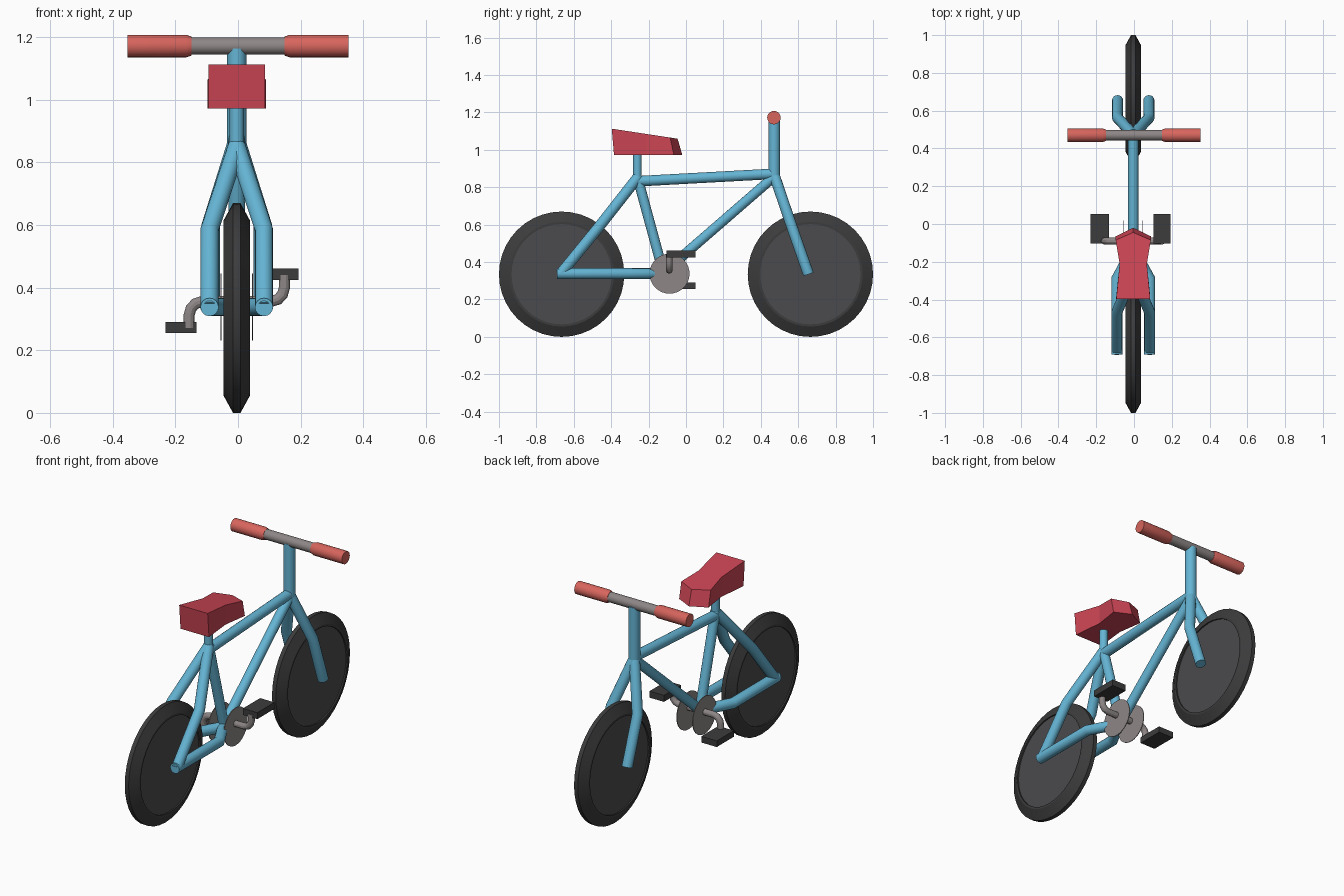
import bpy, bmesh, math
from mathutils import Vector

if "Cube" in bpy.data.objects:
    bpy.data.objects.remove(bpy.data.objects["Cube"])

CX = -0.004  # centre plane of the bike


def material(name, rgb):
    m = bpy.data.materials.new(name)
    m.diffuse_color = (*rgb, 1)
    m.use_nodes = True
    m.node_tree.nodes["Principled BSDF"].inputs["Base Color"].default_value = m.diffuse_color
    return m


BLUE = material("frame blue", (0.13, 0.46, 0.66))
RED = material("seat red", (0.60, 0.06, 0.09))
CORAL = material("grip coral", (0.68, 0.13, 0.11))
DARK = material("rubber dark", (0.045, 0.045, 0.047))
CHARCOAL = material("wheel charcoal", (0.07, 0.07, 0.075))
METAL = material("metal grey", (0.27, 0.24, 0.24))


def add(name, bm, mat, smooth=True):
    bmesh.ops.recalc_face_normals(bm, faces=bm.faces)
    me = bpy.data.meshes.new(name)
    bm.to_mesh(me)
    bm.free()
    ob = bpy.data.objects.new(name, me)
    bpy.context.collection.objects.link(ob)
    me.materials.append(mat)
    if smooth:
        bpy.ops.object.select_all(action='DESELECT')
        bpy.context.view_layer.objects.active = ob
        ob.select_set(True)
        bpy.ops.object.shade_smooth_by_angle(angle=math.radians(28))
    return ob


def tube(name, pts, r, mat=BLUE, sides=16):
    """Mitred tube through a planar path, with flat caps."""
    pts = [Vector(p) for p in pts]
    bm = bmesh.new()
    d = (pts[1] - pts[0]).normalized()
    u = d.orthogonal().normalized()
    v = d.cross(u)
    ring = [pts[0] + r * (u * math.cos(a) + v * math.sin(a))
            for a in (2 * math.pi * i / sides for i in range(sides))]
    prev = [bm.verts.new(p) for p in ring]
    bm.faces.new(prev)
    for i in range(1, len(pts)):
        d = (pts[i] - pts[i - 1]).normalized()
        n = d if i == len(pts) - 1 else (d + (pts[i + 1] - pts[i]).normalized()).normalized()
        ring = [p + d * ((pts[i] - p).dot(n) / d.dot(n)) for p in ring]
        cur = [bm.verts.new(p) for p in ring]
        for k in range(sides):
            j = (k + 1) % sides
            bm.faces.new((prev[k], prev[j], cur[j], cur[k]))
        prev = cur
    bm.faces.new(prev)
    return add(name, bm, mat)


def lathe(name, profile, centre, mat, sides=40):
    """Spin (radius, x) points about the x axis."""
    bm = bmesh.new()
    c = Vector(centre)
    vs = [bm.verts.new(c + Vector((x, 0, r))) for r, x in profile]
    es = [bm.edges.new(p) for p in zip(vs, vs[1:])]
    bmesh.ops.spin(bm, geom=vs + es, cent=c, axis=(1, 0, 0),
                   angle=2 * math.pi, steps=sides, use_duplicate=False)
    bmesh.ops.remove_doubles(bm, verts=bm.verts, dist=1e-5)
    return add(name, bm, mat)


def box(name, lo, hi, mat):
    bm = bmesh.new()
    bmesh.ops.create_cube(bm, size=1)
    for v in bm.verts:
        v.co = Vector((lo[i] + (v.co[i] + 0.5) * (hi[i] - lo[i]) for i in range(3)))
    return add(name, bm, mat, False)


# Wheels: bevelled tyre and slightly recessed solid disc
half = [(0.335, 0.012), (0.28, 0.042), (0.268, 0.042), (0.268, 0.034)]
tyre = [(r, -x) for r, x in reversed(half)] + half
for side, y in (("rear", -0.665), ("front", 0.665)):
    lathe(side + "_tyre", tyre, (CX, y, 0.335), DARK)
    lathe(side + "_wheel_disc", [(0, -0.034), (0.268, -0.034), (0.268, 0.034), (0, 0.034)],
          (CX, y, 0.335), CHARCOAL)

# Main frame tubes
tube("seat_post", [(CX, -0.26, 0.83), (CX, -0.26, 1.0)], 0.023)
tube("seat_tube", [(CX, -0.26, 0.855), (CX, -0.12, 0.34)], 0.027)
tube("top_tube", [(CX, -0.26, 0.832), (CX, 0.475, 0.872)], 0.028)
tube("down_tube", [(CX, 0.475, 0.86), (CX, -0.09, 0.37)], 0.027)
tube("head_tube", [(CX, 0.472, 0.83), (CX, 0.472, 1.165)], 0.031)

# Paired stays, fork blades and chain discs
for side, s in (("right", 1), ("left", -1)):
    x = CX + s * 0.087
    tube(side + "_seat_stay", [(CX, -0.26, 0.85), (x, -0.468, 0.585), (x, -0.672, 0.335)], 0.029)
    tube(side + "_chain_stay", [(x, -0.69, 0.338), (x, -0.29, 0.338), (CX, -0.13, 0.338)], 0.029)
    x = CX + s * 0.083
    tube(side + "_fork_blade", [(CX, 0.472, 0.865), (x, 0.562, 0.60), (x, 0.655, 0.335)], 0.029)
    lathe(side + "_chain_disc", [(0, -0.002), (0.107, -0.002), (0.107, 0.002), (0, 0.002)],
          (CX + s * 0.05, -0.088, 0.338), METAL, 32)
    # Crank arm bends up on the right, down on the left
    path = [(0, 0), (0.11, 0), (0.132, 0.007), (0.146, 0.022), (0.152, 0.043), (0.152, 0.085)]
    tube(side + "_crank", [(CX + s * a, -0.09, 0.356 + s * b) for a, b in path], 0.018, METAL, 12)

box("right_pedal", (0.103, -0.103, 0.425), (0.194, 0.052, 0.462), DARK)
box("left_pedal", (-0.231, -0.103, 0.256), (-0.133, 0.052, 0.291), DARK)

# Handlebar and grips
tube("handlebar", [(-0.17, 0.47, 1.172), (0.17, 0.47, 1.172)], 0.028, METAL, 20)
for side, s in (("right", 1), ("left", -1)):
    lathe(side + "_grip", [(0, s * 0.148), (0.030, s * 0.148), (0.036, s * 0.166),
                           (0.036, s * 0.353), (0, s * 0.353)], (0, 0.47, 1.172), CORAL, 20)

# Seat: pinched outline with pointed nose and sloping top
bm = bmesh.new()
outline = [(0.09, -0.385, -0.397), (0.072, -0.21, -0.21), (0.093, -0.065, -0.085)]
outline = outline + [(0, -0.02, -0.045)] + [(-x, b, t) for x, b, t in reversed(outline)]
low = [bm.verts.new((x + CX, b, 0.973)) for x, b, t in outline]
top = [bm.verts.new((x + CX, t, 1.113 - (t + 0.397) * 0.152)) for x, b, t in outline]
for k in range(7):
    j = (k + 1) % 7
    bm.faces.new((low[k], low[j], top[j], top[k]))
for ring in (low, top):
    bm.faces.new((ring[0], ring[1], ring[5], ring[6]))
    bm.faces.new((ring[1], ring[2], ring[4], ring[5]))
    bm.faces.new((ring[2], ring[3], ring[4]))
add("seat", bm, RED, False)
